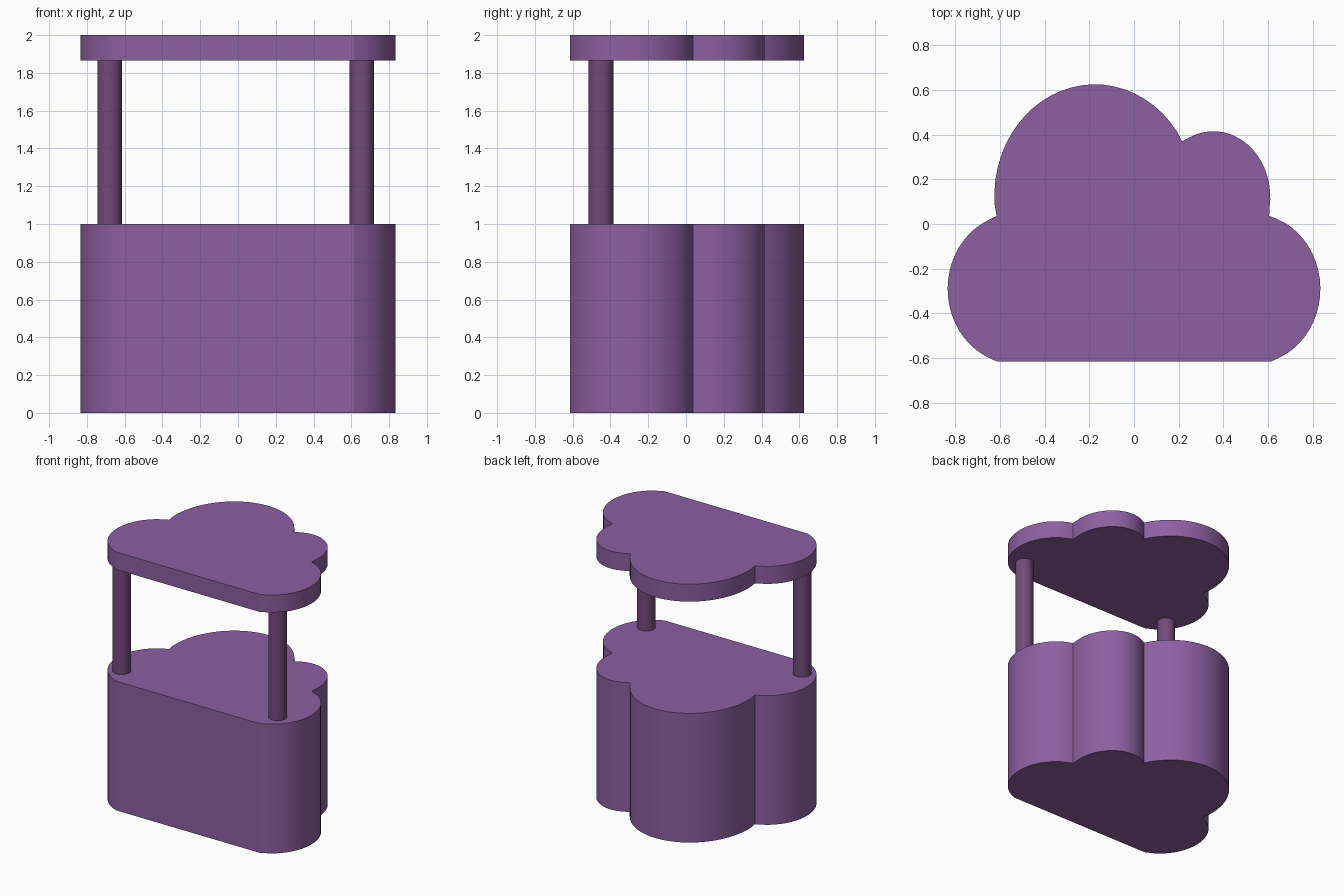
import bpy, bmesh, math

if "Cube" in bpy.data.objects:
    bpy.data.objects.remove(bpy.data.objects["Cube"])


def material(name, rgb):
    m = bpy.data.materials.new(name)
    m.diffuse_color = (*rgb, 1.0)
    m.use_nodes = True
    m.node_tree.nodes["Principled BSDF"].inputs["Base Color"].default_value = m.diffuse_color
    return m


PURPLE = material("purple", (0.265, 0.115, 0.355))
DARK_PURPLE = material("dark purple", (0.17, 0.068, 0.195))


def arc(centre, radii, start, end, n):
    """Counter-clockwise elliptical arc, with exact end points (last one left out)."""
    def angle(p):
        return math.atan2((p[1] - centre[1]) / radii[1], (p[0] - centre[0]) / radii[0])
    a, b = angle(start), angle(end)
    if b <= a:
        b += 2 * math.pi
    pts = [start]
    for i in range(1, n):
        t = a + (b - a) * i / n
        pts.append((centre[0] + radii[0] * math.cos(t), centre[1] + radii[1] * math.sin(t)))
    return pts


# Cloud outline: two low lobes, a small and a big upper lobe, flat front
FRONT_R, FRONT_L = (0.614, -0.615), (-0.614, -0.615)
NOTCH_R, NOTCH_TOP, NOTCH_L = (0.605, 0.036), (0.215, 0.37), (-0.615, 0.036)
OUTLINE = (
    arc((0.532, -0.29), (0.302, 0.335), FRONT_R, NOTCH_R, 22)
    + arc((0.355, 0.12), (0.255, 0.295), NOTCH_R, NOTCH_TOP, 20)
    + arc((-0.175, 0.125), (0.45, 0.5), NOTCH_TOP, NOTCH_L, 26)
    + arc((-0.532, -0.29), (0.302, 0.335), NOTCH_L, FRONT_L, 22)
    + [FRONT_L]
)


def prism(name, pts, z0, z1, mat):
    bm = bmesh.new()
    face = bm.faces.new([bm.verts.new((x, y, z0)) for x, y in pts])
    top = bmesh.ops.extrude_face_region(bm, geom=[face], use_keep_orig=True)
    verts = [v for v in top["geom"] if isinstance(v, bmesh.types.BMVert)]
    bmesh.ops.translate(bm, verts=verts, vec=(0, 0, z1 - z0))
    bmesh.ops.recalc_face_normals(bm, faces=bm.faces)
    mesh = bpy.data.meshes.new(name)
    bm.to_mesh(mesh)
    bm.free()
    mesh.materials.append(mat)
    ob = bpy.data.objects.new(name, mesh)
    bpy.context.collection.objects.link(ob)
    bpy.ops.object.select_all(action='DESELECT')
    ob.select_set(True)
    bpy.context.view_layer.objects.active = ob
    bpy.ops.object.shade_smooth_by_angle(angle=math.radians(15))
    return ob


# Counter body and roof share the cloud outline
prism("cloud_counter", OUTLINE, 0.0, 1.0, PURPLE)
prism("cloud_roof", OUTLINE, 1.865, 2.0, PURPLE)

# Two round posts near the front corners
for name, px in (("left_post", -0.68), ("right_post", 0.655)):
    ring = [(px + 0.065 * math.cos(math.tau * i / 32),
             -0.45 + 0.065 * math.sin(math.tau * i / 32)) for i in range(32)]
    prism(name, ring, 1.0, 1.865, DARK_PURPLE)
